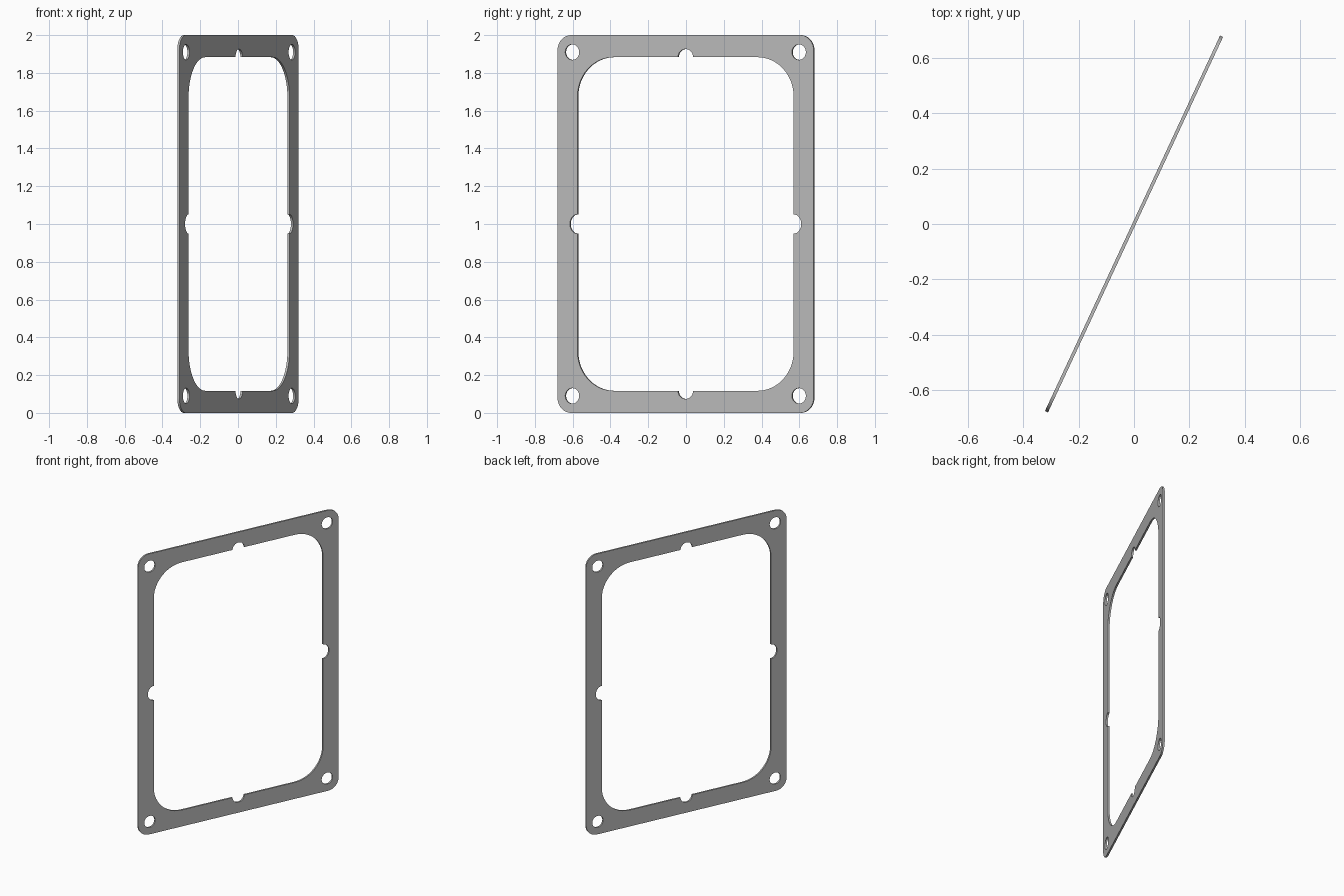
import bpy
from math import sin, cos, radians

cube = bpy.data.objects.get("Cube")
if cube:
    bpy.data.objects.remove(cube, do_unlink=True)

HALF_W, HALF_H = 0.748, 1.0       # outer frame
OPEN_W, OPEN_H = 0.632, 0.883     # inner opening
THICK = 0.012
TURN = 65                         # plate angle around z


def arc(cx, cy, rx, ry, start, end, steps=12):
    angles = [radians(start + (end - start) * i / steps) for i in range(steps + 1)]
    return [(cx + rx * cos(a), cy + ry * sin(a)) for a in angles]


def rounded_frame(w, h, r, notches=False):
    """Counter-clockwise rounded rectangle, optionally with a notch in each side."""
    pts = []
    signs = [(1, 1), (-1, 1), (-1, -1), (1, -1)]
    mids = [(w, 0), (0, h), (-w, 0), (0, -h)]
    for k, (sx, sy) in enumerate(signs):
        a = 90 * k
        if notches:
            rx, ry = (0.044, 0.051) if k % 2 == 0 else (0.044, 0.043)
            pts += arc(*mids[k], rx, ry, a - 90, a + 90, 16)
        pts += arc(sx * (w - r), sy * (h - r), r, r, a, a + 90)
    return pts


# Outlines: outer edge, notched opening, four screw holes
outlines = [rounded_frame(HALF_W, HALF_H, 0.08),
            rounded_frame(OPEN_W, OPEN_H, 0.21, notches=True)]
for sx in (-1, 1):
    for sy in (-1, 1):
        outlines.append(arc(sx * 0.662, sy * 0.91, 0.041, 0.041, 0, 360, 32)[:-1])

# Flat filled profile, extruded to the plate thickness
curve = bpy.data.curves.new("gasket_profile", "CURVE")
curve.dimensions = "2D"
curve.fill_mode = "BOTH"
curve.extrude = THICK / 2
for pts in outlines:
    spline = curve.splines.new("POLY")
    spline.points.add(len(pts) - 1)
    for p, (x, y) in zip(spline.points, pts):
        p.co = (x, y, 0, 1)
    spline.use_cyclic_u = True

plate = bpy.data.objects.new("gasket_plate", curve)
bpy.context.collection.objects.link(plate)
plate.rotation_euler = (radians(90), 0, radians(TURN))
plate.location.z = HALF_H

# Plain grey material
grey = bpy.data.materials.new("plain_grey")
grey.use_nodes = True
colour = (0.5, 0.5, 0.5, 1)
grey.diffuse_color = colour
grey.node_tree.nodes["Principled BSDF"].inputs["Base Color"].default_value = colour
curve.materials.append(grey)

# Turn into a mesh, weld the rims and keep hard edges
bpy.ops.object.select_all(action="DESELECT")
plate.select_set(True)
bpy.context.view_layer.objects.active = plate
bpy.ops.object.convert(target="MESH")
bpy.ops.object.mode_set(mode="EDIT")
bpy.ops.mesh.select_all(action="SELECT")
bpy.ops.mesh.remove_doubles(threshold=0.0001)
bpy.ops.mesh.normals_make_consistent(inside=False)
bpy.ops.object.mode_set(mode="OBJECT")
bpy.ops.object.shade_smooth_by_angle(angle=radians(30))
